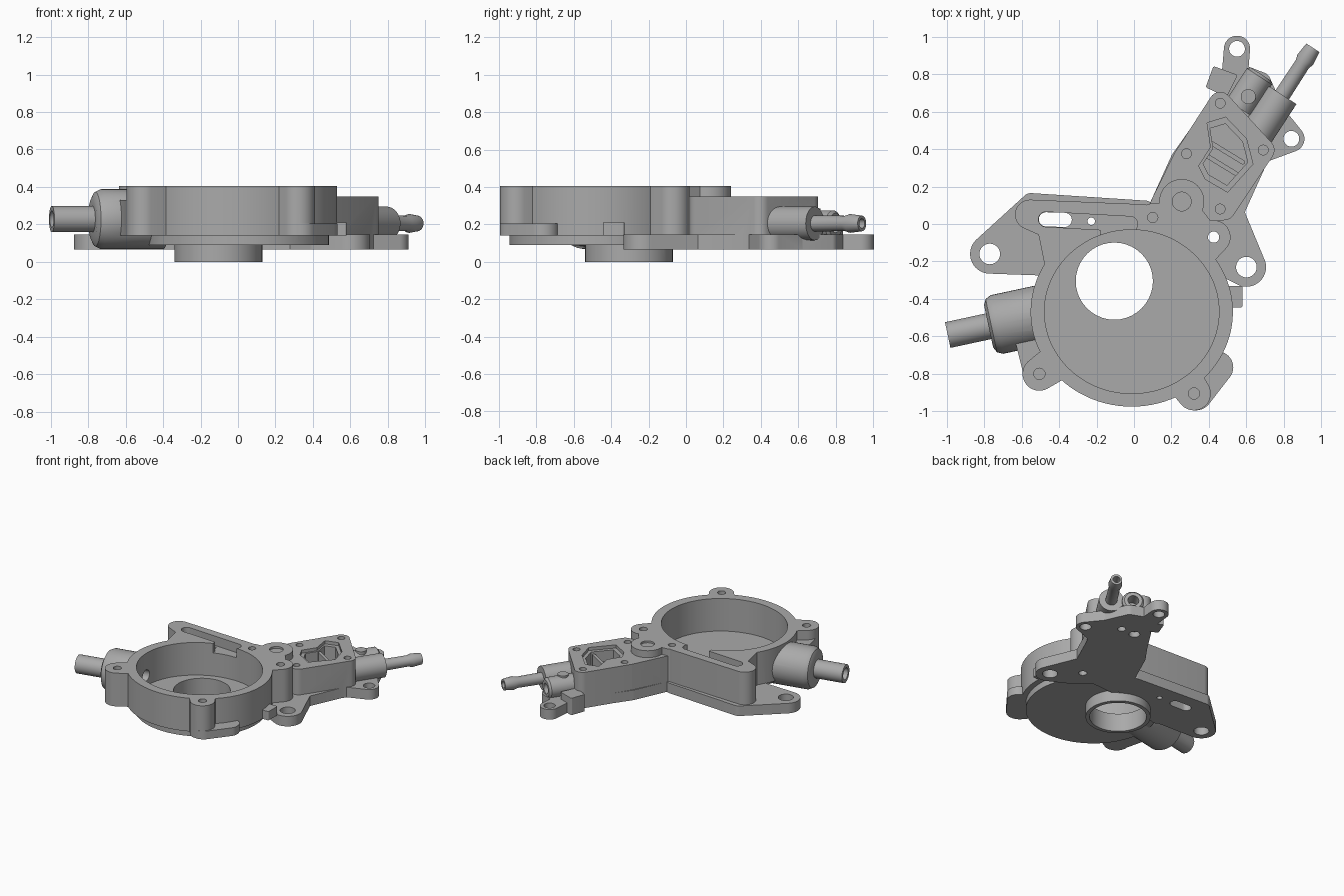
import bpy, math
from mathutils import Vector, geometry

cube = bpy.data.objects.get("Cube")
if cube:
    bpy.data.objects.remove(cube)

metal = bpy.data.materials.new("cast grey metal")
metal.use_nodes = True
GREY = (0.40, 0.40, 0.40, 1)
metal.diffuse_color = GREY
metal.node_tree.nodes["Principled BSDF"].inputs["Base Color"].default_value = GREY


def make(name, verts, faces):
    mesh = bpy.data.meshes.new(name)
    mesh.from_pydata(verts, [], faces)
    mesh.materials.append(metal)
    ob = bpy.data.objects.new(name, mesh)
    bpy.context.collection.objects.link(ob)
    return ob


def prism(name, pts, z0, z1):
    n = len(pts)
    verts = [(x, y, z) for z in (z0, z1) for x, y in pts]
    faces = [tuple(reversed(range(n))), tuple(range(n, 2 * n))]
    faces += [(i, (i + 1) % n, n + (i + 1) % n, n + i) for i in range(n)]
    return make(name, verts, faces)


def oval(x, y, rx, ry, n=40):
    return [(x + rx * math.cos(math.tau * i / n), y + ry * math.sin(math.tau * i / n)) for i in range(n)]


def web(name, z0, z1, *circles):
    """Prism around the convex outline of several circles (x, y, radius)."""
    pts = [p for x, y, r in circles for p in oval(x, y, r, r)]
    return prism(name, [pts[i] for i in geometry.convex_hull_2d(pts)], z0, z1)


def turned(name, start, direction, profile, n=40):
    """Solid of revolution; profile is (distance, radius) along the axis."""
    d = Vector(direction).normalized()
    side, up = d.cross(Vector((0, 0, 1))), Vector((0, 0, 1))
    verts = []
    for dist, r in profile:
        for i in range(n):
            a = math.tau * i / n
            verts.append(Vector(start) + d * dist + side * r * math.cos(a) - up * r * math.sin(a))
    m = len(profile)
    faces = [tuple(reversed(range(n))), tuple(range((m - 1) * n, m * n))]
    for k in range(m - 1):
        for i in range(n):
            j = (i + 1) % n
            faces.append((k * n + i, k * n + j, k * n + n + j, k * n + n + i))
    return make(name, verts, faces)


def combine(base, others, operation):
    for other in others:
        mod = base.modifiers.new("join", "BOOLEAN")
        mod.operation, mod.solver, mod.object = operation, "EXACT", other
    graph = bpy.context.evaluated_depsgraph_get()
    mesh = bpy.data.meshes.new_from_object(base.evaluated_get(graph))
    base.modifiers.clear()
    base.data = mesh
    for other in others:
        bpy.data.objects.remove(other)


FLANGE, SHELF, BLOCK, TOP = 0.065, 0.145, 0.35, 0.405

# Pump chamber drum
housing = prism("pump_housing", oval(-0.012, -0.47, 0.54, 0.505, 96), SHELF - 0.005, TOP)
parts = [
    prism("drum_base", oval(0.0, -0.47, 0.485, 0.475, 96), 0.09, SHELF + 0.01),
    web("shaft_collar", 0.0, 0.12, (-0.105, -0.305, 0.235)),
]
# Drum screw ears and low tabs
for x, y in ((-0.505, -0.8), (0.32, -0.905), (0.425, -0.07)):
    parts.append(web("screw_ear", SHELF - 0.005, TOP, (x, y, 0.09), (x * 0.8, y * 0.8 - 0.09, 0.1)))
parts += [
    web("low_tab", SHELF - 0.005, 0.205, (0.445, -0.765, 0.085), (0.33, -0.905, 0.09), (0.2, -0.7, 0.08)),
    web("side_tab", SHELF - 0.005, 0.21, (0.57, -0.34, 0.01), (0.57, -0.435, 0.01), (0.45, -0.34, 0.01), (0.45, -0.435, 0.01)),
    web("port_gusset", SHELF - 0.005, 0.33, (-0.6, -0.64, 0.03), (-0.56, -0.8, 0.03), (-0.4, -0.6, 0.05)),
]
# Mounting flange with ears
parts += [
    web("left_flange", FLANGE, SHELF, (-0.77, -0.16, 0.105), (-0.55, 0.115, 0.05), (0.06, 0.075, 0.05),
        (-0.35, -0.25, 0.03), (0.0, -0.1, 0.05)),
    web("arm_flange", FLANGE, SHELF, (0.1, 0.0, 0.06), (0.22, 0.36, 0.02), (0.44, 0.67, 0.02),
        (0.72, 0.42, 0.03), (0.52, 0.05, 0.06)),
    web("lower_ear", FLANGE, SHELF, (0.6, -0.23, 0.105), (0.52, 0.08, 0.06), (0.2, 0.0, 0.05), (0.42, -0.2, 0.05)),
    web("right_ear", FLANGE, SHELF, (0.84, 0.455, 0.07), (0.64, 0.36, 0.05), (0.72, 0.62, 0.06)),
    web("rear_ear", FLANGE, SHELF, (0.55, 0.935, 0.07), (0.53, 0.7, 0.07)),
    web("rear_web", FLANGE, SHELF, (0.48, 0.66, 0.05), (0.55, 0.8, 0.06), (0.68, 0.76, 0.05), (0.74, 0.6, 0.06), (0.6, 0.45, 0.05)),
    web("rear_lug", FLANGE, 0.2, (0.395, 0.735, 0.01), (0.43, 0.83, 0.01), (0.54, 0.79, 0.01), (0.49, 0.69, 0.01)),
]
# Raised wing beside the drum
parts += [
    web("wing", FLANGE, TOP, (-0.555, 0.05, 0.08), (0.05, 0.03, 0.075), (-0.1, -0.1, 0.05), (-0.47, -0.02, 0.05)),
    web("wing_wall", FLANGE, TOP, (-0.46, 0.0, 0.06), (-0.43, -0.25, 0.04), (0.0, -0.1, 0.05)),
]
# Valve block on the arm, with the round pivot boss
parts += [
    web("valve_block", FLANGE, BLOCK, (0.24, 0.36, 0.03), (0.46, 0.645, 0.06), (0.69, 0.395, 0.06),
        (0.48, 0.08, 0.06), (0.12, 0.07, 0.05)),
    web("pivot_boss", FLANGE, TOP, (0.255, 0.12, 0.12)),
    web("boss_web", FLANGE, TOP, (0.1, 0.035, 0.075), (0.3, 0.06, 0.06), (0.4, -0.07, 0.06), (0.1, -0.1, 0.05)),
    web("rear_post", FLANGE, 0.285, (0.61, 0.68, 0.04)),
]
# Hose ports
LEFT_AXIS, REAR_AXIS = (-0.977, -0.21, 0), (0.545, 0.838, 0)
parts += [
    turned("left_port", (-0.4, -0.465, 0.228), LEFT_AXIS,
           [(0, 0.16), (0.34, 0.16), (0.37, 0.145), (0.385, 0.115), (0.385, 0.07), (0.608, 0.07)]),
    turned("rear_port", (0.62, 0.425, 0.205), REAR_AXIS, [(0, 0.09), (0.315, 0.09), (0.315, 0.043), (0.51, 0.041), (0.54, 0.05), (0.615, 0.042)]),
    turned("plug_port", (0.56, 0.62, 0.195), REAR_AXIS, [(0, 0.08), (0.2, 0.08), (0.215, 0.065)]),
]
combine(housing, parts, "UNION")

# Chamber, shaft bore and drilled holes
cuts = [
    prism("chamber_cut", oval(-0.012, -0.468, 0.466, 0.437, 96), SHELF, 1),
    web("shaft_cut", -1, 1, (-0.105, -0.305, 0.206)),
]
for x, y, r in ((-0.77, -0.16, 0.055), (0.6, -0.23, 0.055), (0.55, 0.935, 0.042), (0.84, 0.455, 0.042), (0.425, -0.07, 0.03),
                (-0.228, 0.015, 0.02)):
    cuts.append(web("through_hole", -1, 1, (x, y, r)))
for x, y, r in ((-0.505, -0.8, 0.03), (0.32, -0.905, 0.03), (0.46, 0.645, 0.026), (0.69, 0.395, 0.026),
                (0.28, 0.375, 0.026), (0.46, 0.08, 0.026), (0.1, 0.035, 0.027)):
    cuts.append(web("blind_hole", 0.2, 1, (x, y, r)))
cuts += [
    web("boss_dimple", 0.39, 1, (0.255, 0.12, 0.05)),
    # Oil slot and its shallow channel into the chamber
    web("slot_cut", -1, 1, (-0.47, 0.025, 0.038), (-0.37, 0.022, 0.038)),
    web("channel_cut", 0.33, 1, (-0.47, 0.025, 0.04), (-0.02, 0.0, 0.04)),
    web("channel_mouth", 0.33, 1, (-0.17, -0.01, 0.01), (0.0, -0.01, 0.01), (-0.17, -0.1, 0.01), (0.0, -0.1, 0.01)),
    # Port bores
    turned("left_bore", (-0.36, -0.456, 0.228), LEFT_AXIS, [(0, 0.045), (0.8, 0.045)]),
    turned("rear_bore", (0.7, 0.55, 0.205), REAR_AXIS, [(0, 0.026), (0.8, 0.026)]),
    turned("plug_bore", (0.62, 0.712, 0.195), REAR_AXIS, [(0, 0.04), (0.4, 0.04)]),
]
# Valve cavity with a stepped rim and underside relief holes
cavity = [(0.39, 0.54), (0.49, 0.57), (0.60, 0.455), (0.635, 0.32), (0.50, 0.17), (0.38, 0.24), (0.345, 0.31), (0.41, 0.41)]
for scale, depth in ((1.0, 0.325), (0.82, 0.19)):
    cuts.append(prism("cavity_cut", [(0.48 + (x - 0.48) * scale, 0.375 + (y - 0.375) * scale) for x, y in reversed(cavity)], depth, 1))
for x, y, r in ((0.5, 0.6, 0.04), (0.62, 0.6, 0.03)):
    cuts.append(web("relief_hole", -1, 0.11, (x, y, r)))
for cutter in cuts:
    cutter.hide_render = True
    bm_mesh = cutter.data
    area = sum(((f.center - bm_mesh.vertices[0].co).dot(f.normal)) * f.area for f in bm_mesh.polygons)
    if area < 0:
        bm_mesh.flip_normals()
combine(housing, cuts, "DIFFERENCE")

# Divider ribs across the valve cavity
for shift in (0.0, 0.07):
    web("cavity_rib", 0.18, 0.31 - shift, (0.40 - shift * 0.3, 0.44 - shift, 0.012), (0.58 - shift * 0.3, 0.33 - shift, 0.012))

for ob in bpy.context.collection.objects:
    ob.select_set(ob.type == "MESH")
bpy.context.view_layer.objects.active = housing
bpy.ops.object.shade_smooth_by_angle(angle=math.radians(30))
